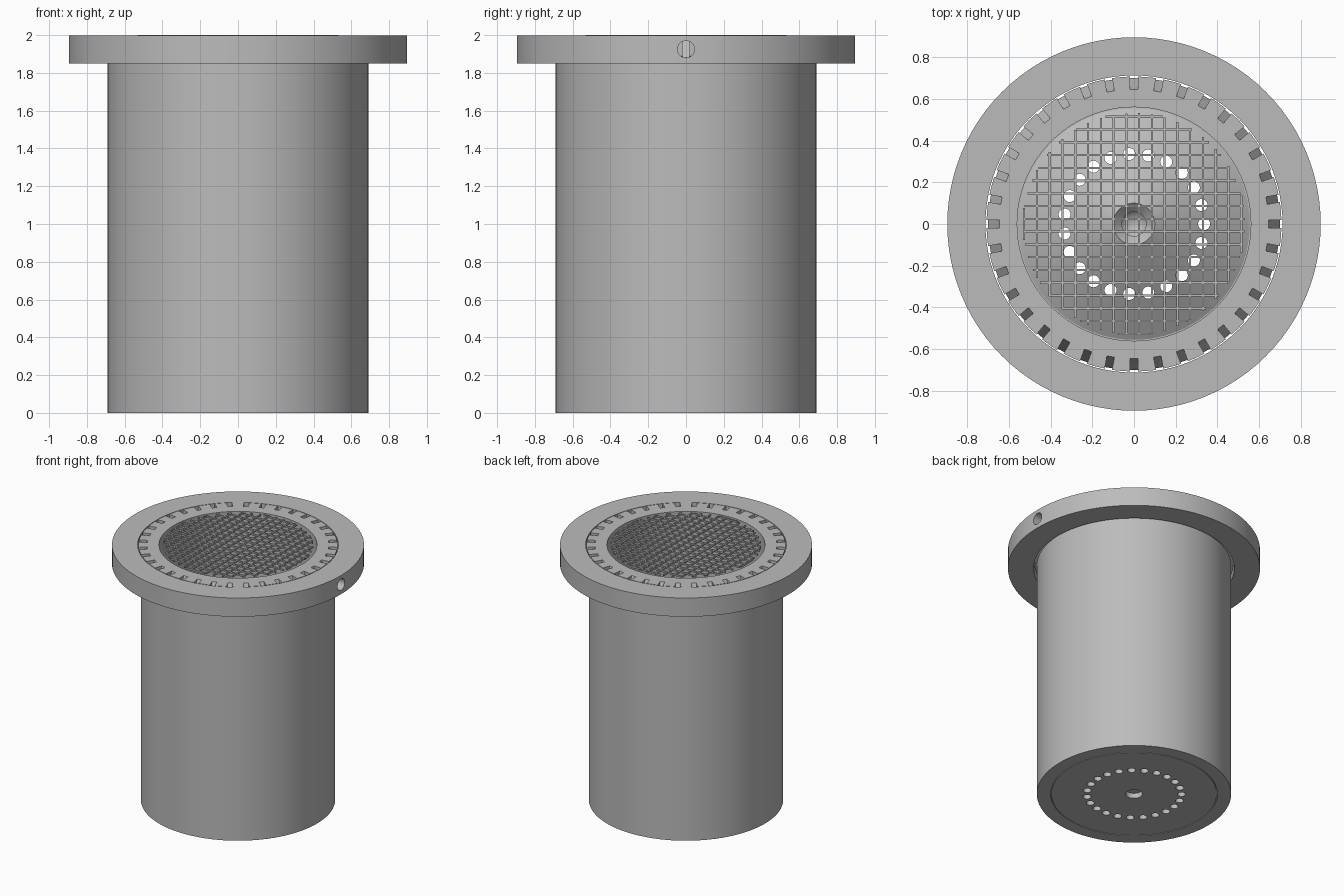
import bpy, bmesh
from math import sin, cos, pi, sqrt, radians
from mathutils import Matrix

if "Cube" in bpy.data.objects:
    bpy.data.objects.remove(bpy.data.objects["Cube"])

metal = bpy.data.materials.new("grey_metal")
metal.use_nodes = True
GREY = (0.5, 0.5, 0.5, 1)
metal.diffuse_color = GREY
metal.node_tree.nodes["Principled BSDF"].inputs["Base Color"].default_value = GREY
SEG = 96


def add_object(name, bm):
    bmesh.ops.recalc_face_normals(bm, faces=bm.faces[:])
    mesh = bpy.data.meshes.new(name)
    bm.to_mesh(mesh)
    bm.free()
    mesh.materials.append(metal)
    ob = bpy.data.objects.new(name, mesh)
    bpy.context.collection.objects.link(ob)
    return ob


def lathe(name, profile):
    """Revolve a closed outline of (radius, height) points."""
    bm = bmesh.new()
    vs = [bm.verts.new((r, 0, z)) for r, z in profile]
    edges = [bm.edges.new((a, b)) for a, b in zip(vs, vs[1:] + vs[:1])
             if a.co.x > 0 or b.co.x > 0]
    bmesh.ops.spin(bm, geom=vs + edges, axis=(0, 0, 1), cent=(0, 0, 0),
                   angle=2 * pi, steps=SEG, use_merge=True)
    bmesh.ops.remove_doubles(bm, verts=bm.verts[:], dist=1e-5)
    return add_object(name, bm)


def cut(ob, bm):
    """Subtract the cutter mesh and discard it."""
    cutter = add_object("cutter", bm)
    cutter.hide_render = True
    mod = ob.modifiers.new("cut", 'BOOLEAN')
    mod.operation, mod.solver, mod.object = 'DIFFERENCE', 'EXACT', cutter
    bpy.context.view_layer.objects.active = ob
    bpy.ops.object.modifier_apply(modifier=mod.name)
    bpy.data.objects.remove(cutter)


def smooth(ob):
    bpy.ops.object.select_all(action='DESELECT')
    ob.select_set(True)
    bpy.context.view_layer.objects.active = ob
    bpy.ops.object.shade_smooth_by_angle(angle=radians(30))


TOP = 1.997

# Mounting flange with a radial screw hole on its left side
flange = lathe("flange", [(0.712, 1.85), (0.895, 1.85), (0.895, TOP), (0.712, TOP)])
bm = bmesh.new()
bmesh.ops.create_cone(bm, cap_ends=True, segments=32, radius1=0.045, radius2=0.045, depth=0.3,
                      matrix=Matrix.Translation((0.82, 0, 1.925)) @ Matrix.Rotation(pi / 2, 4, 'Y'))
cut(flange, bm)

# Tubular body with a collar inside the flange and a seat for the floor
body = lathe("body", [(0.592, 0), (0.69, 0), (0.69, 1.87), (0.707, 1.89), (0.707, TOP),
                      (0.56, TOP), (0.56, 0.16), (0.592, 0.16)])

# Sloped vent slots around the collar
bm = bmesh.new()
outline = [(0.645, 2.02), (0.645, TOP), (0.712, 1.855), (0.74, 1.855), (0.74, 2.02)]
for i in range(36):
    a = 2 * pi * i / 36
    sides = []
    for w in (-0.018, 0.018):
        sides.append([bm.verts.new((r * cos(a) - w * sin(a), r * sin(a) + w * cos(a), z))
                      for r, z in outline])
    n = len(outline)
    bm.faces.new(sides[0])
    bm.faces.new(sides[1][::-1])
    for k in range(n):
        j = (k + 1) % n
        bm.faces.new((sides[0][k], sides[0][j], sides[1][j], sides[1][k]))
cut(body, bm)

# Raised conical floor with a central socket above and below
floor = lathe("conical_floor", [(0, 0.04), (0.06, 0.04), (0.06, 0), (0.587, 0), (0.587, 0.155),
                                (0.555, 0.155), (0.1, 0.42), (0.058, 0.38), (0.058, 0.26),
                                (0, 0.2)])

# Ring of drain holes through the floor
bm = bmesh.new()
for i in range(23):
    a = 2 * pi * i / 23
    bmesh.ops.create_cone(bm, cap_ends=True, segments=20, radius1=0.029, radius2=0.029, depth=1,
                          matrix=Matrix.Translation((0.336 * cos(a), 0.336 * sin(a), 0.2)))
cut(floor, bm)

for ob in (flange, body, floor):
    smooth(ob)

# Crossed bars of the round grille
bm = bmesh.new()
for k in range(-9, 9):
    p = 0.0245 + 0.0612 * k
    half = sqrt(max(0.532 ** 2 - p * p, 0))
    for turn in (0, pi / 2):
        place = Matrix.Rotation(turn, 4, 'Z') if turn else Matrix.Identity(4)
        offset = -p if turn else p
        bmesh.ops.create_cube(bm, size=1, matrix=place @ Matrix.Translation((0, offset, 1.994))
                              @ Matrix.Diagonal((2 * half, 0.01, 0.012, 1)))
add_object("grille", bm)
